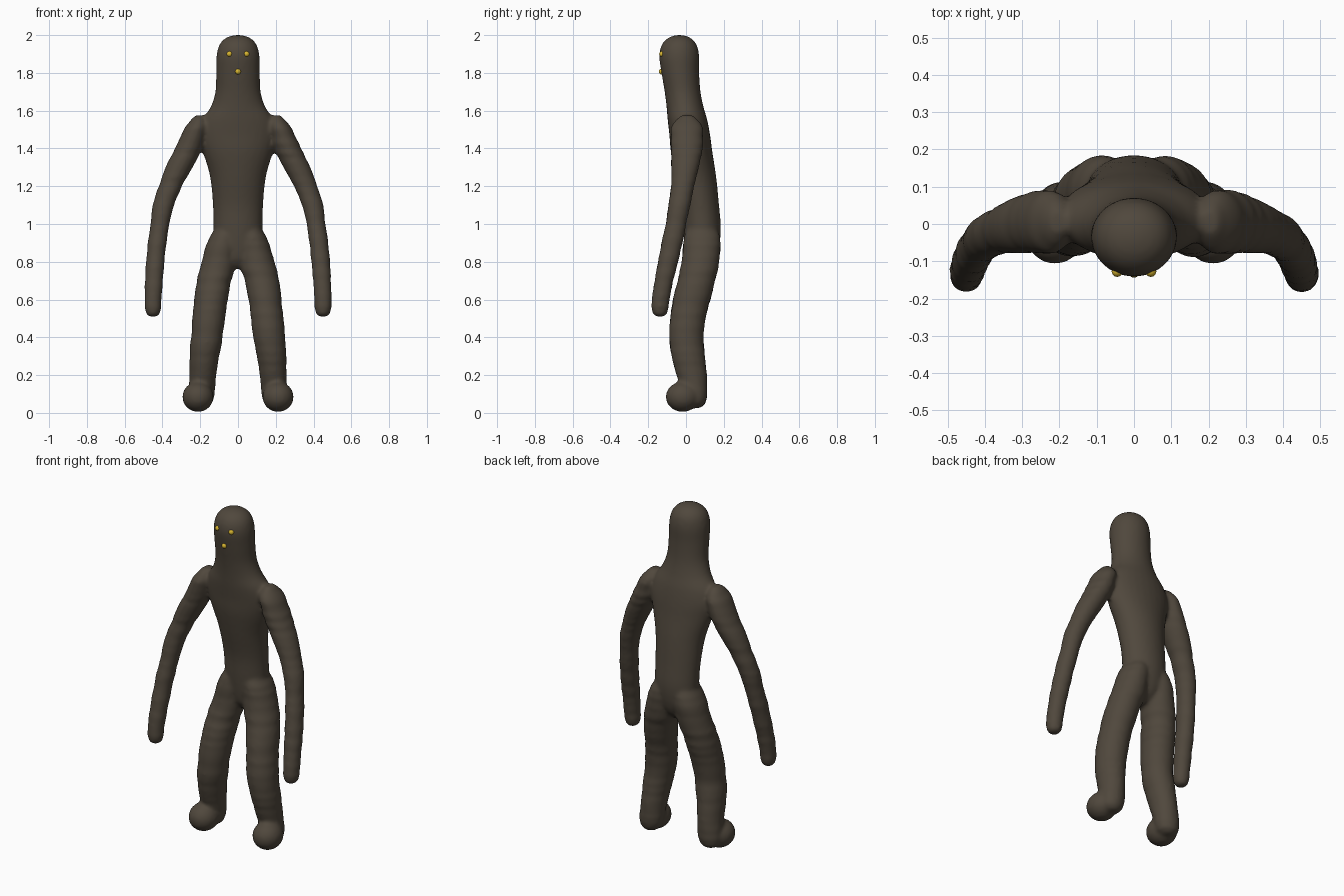
import bpy, bmesh, math, random
from mathutils import Vector

random.seed(4)


def material(name, rgb):
    m = bpy.data.materials.new(name)
    m.diffuse_color = (*rgb, 1)
    return m


SKIN = material("dark brown", (0.08, 0.064, 0.046))
GOLD = material("gold yellow", (0.68, 0.46, 0.03))


def catmull(a, b, c, d, t):
    return 0.5 * (2 * b + (c - a) * t + (2 * a - 5 * b + 4 * c - d) * t * t
                  + (3 * b - a - 3 * c + d) * t ** 3)


def loft(bm, slices, side=1, lump=0.0, steps=4, n=28):
    """Skin level ellipses (x, y, z, half width, half depth), listed from top to bottom."""
    s = [Vector(v) for v in slices]
    s = [s[0]] + s + [s[-1]]
    rows = [catmull(*s[i:i + 4], k / steps)
            for i in range(len(s) - 3) for k in range(steps)] + [s[-1]]
    rings = []
    for x, y, z, rx, ry in rows:
        g = 1 + random.uniform(-lump, lump)
        rings.append([bm.verts.new((side * (x + g * rx * math.cos(a)), y + g * ry * math.sin(a), z))
                      for a in (2 * math.pi * k / n for k in range(n))])
    faces = [bm.faces.new(rings[0]), bm.faces.new(rings[-1][::-1])]
    for r, q in zip(rings, rings[1:]):
        for k in range(n):
            j = (k + 1) % n
            faces.append(bm.faces.new((r[k], q[k], q[j], r[j])))
    bmesh.ops.recalc_face_normals(bm, faces=faces)


# Head, neck and torso
TORSO = [(0, -.035, 2.0, .02, .02), (0, -.035, 1.985, .065, .06), (0, -.036, 1.95, .098, .092),
         (0, -.036, 1.89, .114, .106), (0, -.03, 1.8, .116, .1), (0, -.018, 1.7, .12, .095),
         (0, -.005, 1.62, .145, .098), (0, .008, 1.55, .19, .105), (0, .02, 1.47, .205, .108),
         (0, .03, 1.38, .185, .11), (0, .052, 1.25, .148, .108), (0, .075, 1.1, .133, .1),
         (0, .085, .98, .13, .1), (0, .085, .88, .13, .09), (0, .08, .81, .09, .07),
         (0, .075, .765, .03, .03)]
ARM = [(.205, .005, 1.575, .02, .03), (.21, .005, 1.545, .045, .065), (.225, .005, 1.5, .062, .085),
       (.262, .005, 1.4, .073, .085), (.312, -.005, 1.3, .07, .072), (.358, -.018, 1.2, .062, .062),
       (.395, -.035, 1.1, .056, .058), (.413, -.053, 1, .051, .056), (.428, -.074, .9, .05, .056),
       (.438, -.095, .8, .05, .054), (.445, -.117, .7, .048, .05), (.45, -.134, .6, .046, .048),
       (.45, -.138, .55, .044, .045), (.45, -.138, .52, .033, .034), (.45, -.138, .508, .012, .012)]
LEG = [(.05, .085, 1.02, .03, .04), (.07, .085, .95, .07, .09), (.088, .083, .87, .086, .1),
       (.105, .073, .78, .094, .1), (.127, .055, .7, .092, .1), (.143, .03, .6, .088, .099),
       (.155, .01, .5, .086, .093), (.165, .002, .4, .084, .09), (.178, .012, .3, .078, .088),
       (.186, .03, .2, .07, .08), (.192, .045, .12, .07, .068), (.197, .045, .055, .062, .06),
       (.197, .045, .025, .025, .03)]

bm = bmesh.new()
loft(bm, TORSO)
for side in (-1, 1):
    loft(bm, ARM, side, .035)
    loft(bm, LEG, side, .03)
    # Rounded foot pushed forward of the ankle
    foot = bmesh.ops.create_uvsphere(bm, u_segments=24, v_segments=16, radius=1)["verts"]
    for v in foot:
        v.co = Vector((side * (.212 + .083 * v.co.x), -.018 + .09 * v.co.y, .085 + .08 * v.co.z))

mesh = bpy.data.meshes.new("body")
bm.to_mesh(mesh)
bm.free()
mesh.materials.append(SKIN)
body = bpy.data.objects.new("body", mesh)
bpy.context.collection.objects.link(body)

# Fuse the limbs into one soft skin
fuse = body.modifiers.new("fuse", "REMESH")
fuse.mode = "VOXEL"
fuse.voxel_size = 0.011
fuse.use_smooth_shade = True
soft = body.modifiers.new("soften", "SMOOTH")
soft.factor = 0.5
soft.iterations = 6

# Small bead eyes and mouth
for name, loc in (("left_eye", (.045, -.127, 1.9)), ("right_eye", (-.045, -.127, 1.9)),
                  ("mouth", (0, -.129, 1.807))):
    bpy.ops.mesh.primitive_uv_sphere_add(segments=16, ring_count=10, radius=.015, location=loc)
    bead = bpy.context.object
    bead.name = name
    bead.data.materials.append(GOLD)
    bpy.ops.object.shade_smooth()
